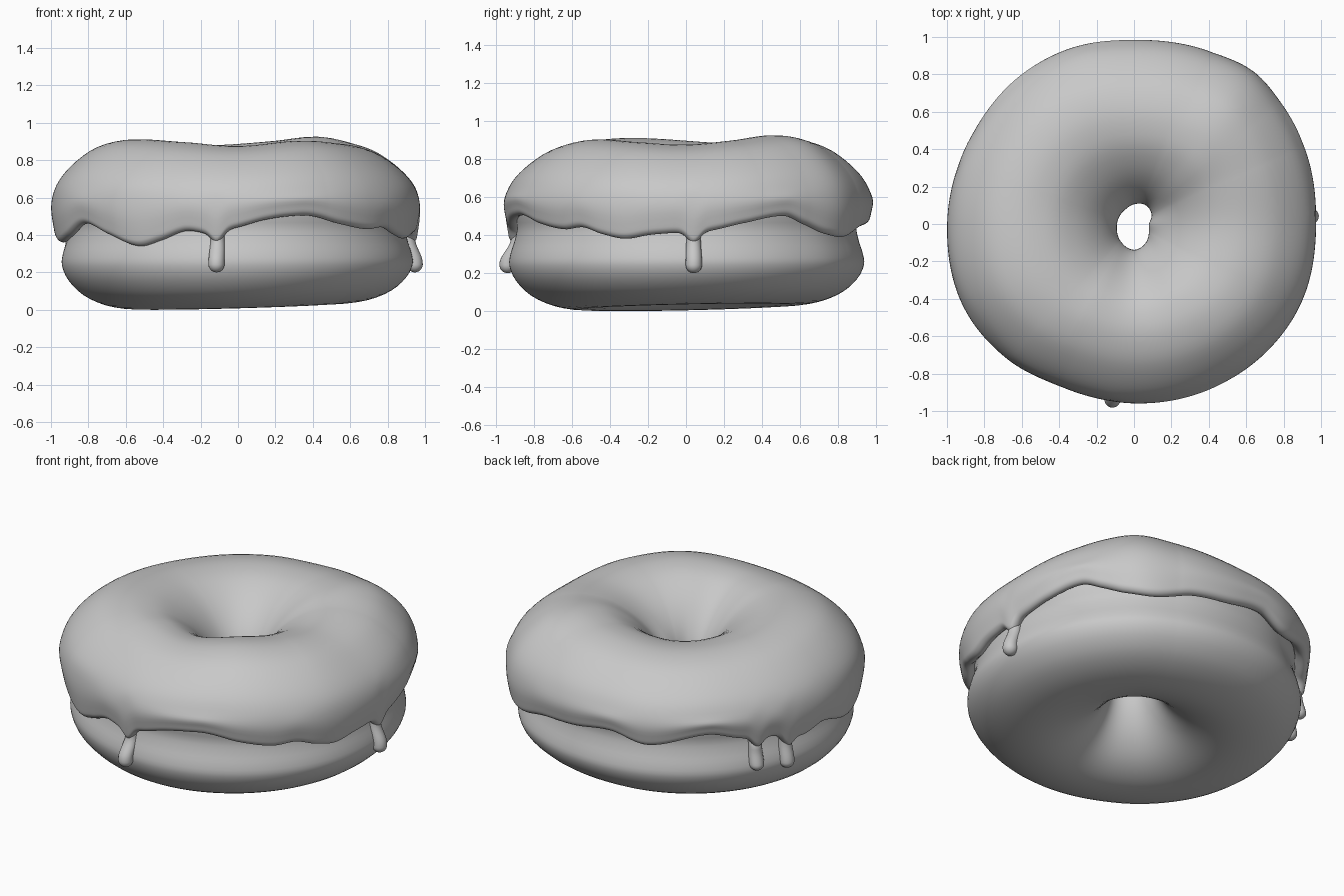
import bpy, math

if "Cube" in bpy.data.objects:
    bpy.data.objects.remove(bpy.data.objects["Cube"])

N = 480  # steps around the ring


def catmull(p0, p1, p2, p3, t):
    return 0.5 * (2 * p1 + (p2 - p0) * t + (2 * p0 - 5 * p1 + 4 * p2 - p3) * t * t
                  + (3 * p1 - p0 - 3 * p2 + p3) * t ** 3)


def around(keys, deg):
    """Smooth periodic value from (degrees, value) keys."""
    deg %= 360
    ext = [(a - 360, v) for a, v in keys[-2:]] + keys + [(a + 360, v) for a, v in keys[:3]]
    for i in range(1, len(ext) - 2):
        a, b = ext[i], ext[i + 1]
        if a[0] <= deg < b[0]:
            t = (deg - a[0]) / (b[0] - a[0])
            return catmull(ext[i - 1][1], a[1], b[1], ext[i + 2][1], t)


def smooth_profile(pts, closed, sub=4):
    n, out = len(pts), []
    for i in range(n if closed else n - 1):
        if closed:
            q = [pts[(i + k) % n] for k in (-1, 0, 1, 2)]
        else:
            q = [pts[min(max(i + k, 0), n - 1)] for k in (-1, 0, 1, 2)]
        for j in range(sub):
            out.append(tuple(catmull(*[p[k] for p in q], j / sub) for k in (0, 1)))
    if not closed:
        out.append(pts[-1])
    return out


def clamp(v):
    return max(0.0, min(1.0, v))


def ease(v):
    v = clamp(v)
    return v * v * (3 - 2 * v)


# uneven outline, hole, top height and icing edge, by angle
OUTER = [(0, .975), (25, 1.0), (40, 1.02), (52, 1.037), (65, 1.01), (90, .985), (110, 1.0),
         (127, 1.0), (150, .99), (180, 1.0), (205, 1.015), (228, .99), (246, .955),
         (270, .96), (300, .975), (315, .985), (335, .99)]
HOLE = [(0, .08), (30, .108), (60, .118), (90, .105), (120, .09), (160, .088), (195, .095),
        (230, .115), (270, .138), (300, .12), (330, .092)]
TOP = [(0, .873), (25, .895), (48, .922), (70, .90), (95, .88), (125, .87), (160, .88),
       (205, .908), (240, .892), (270, .872), (305, .90), (335, .885)]
EDGE = [(7, .42), (18, .46), (32, .50), (39, .46), (47, .41), (57, .39), (70, .44),
        (84, .46), (99, .49), (112, .44), (132, .51), (144, .465), (156, .44), (168, .39),
        (178, .42), (192, .36), (202, .39), (213, .46), (224, .40), (235, .34), (243, .37),
        (252, .42), (260, .41), (270, .44), (279, .48), (288, .50), (295, .50), (305, .46),
        (317, .43), (325, .44), (332, .405), (340, .38), (348, .40), (355, .41)]
# angle, lowest point
DRIPS = [(263, .20), (2.5, .20), (150, .25), (162, .22)]


def warp(r, z, deg, amount):
    w = ease((r - .08) / .65)
    r += (around(OUTER, deg) - .98) * w * amount + (around(HOLE, deg) - .105) * (1 - w)
    z += (around(TOP, deg) - .888) * ease((z - .5) / .38)
    z += .02 * (1 - math.cos(math.radians(deg - 218))) * clamp((.3 - z) / .3)
    return r, z


def make_object(name, verts, faces):
    me = bpy.data.meshes.new(name)
    me.from_pydata(verts, [], faces)
    me.polygons.foreach_set("use_smooth", [True] * len(faces))
    me.materials.append(grey)
    ob = bpy.data.objects.new(name, me)
    bpy.context.collection.objects.link(ob)
    return ob


def ring_mesh(name, section, closed, amount):
    """Sweep section(deg) -> [(r, z)] around the z axis."""
    verts, faces = [], []
    for i in range(N):
        deg = 360 * i / N
        a = math.radians(deg)
        pts = section(deg)
        m = len(pts)
        for r, z in pts:
            r, z = warp(r, z, deg, amount)
            verts.append((r * math.cos(a), r * math.sin(a), z))
    for i in range(N):
        k = (i + 1) % N
        for j in range(m if closed else m - 1):
            l = (j + 1) % m
            faces.append((i * m + j, k * m + j, k * m + l, i * m + l))
    return make_object(name, verts, faces)


grey = bpy.data.materials.new("plain_grey")
grey.diffuse_color = (.58, .58, .58, 1)
grey.use_nodes = True
grey.node_tree.nodes["Principled BSDF"].inputs["Base Color"].default_value = grey.diffuse_color

# dough ring with a slight waist
dough_pts = [(.125, .45), (.145, .32), (.21, .19), (.31, .085), (.43, .022), (.56, 0),
             (.70, .02), (.82, .075), (.90, .155), (.935, .235), (.93, .30), (.908, .37),
             (.895, .44), (.905, .52), (.89, .62), (.84, .72), (.74, .79), (.58, .83),
             (.44, .80), (.31, .71), (.21, .61), (.15, .53)]
dough_section = smooth_profile(dough_pts[::-1], True, 3)
ring_mesh("dough", lambda d: dough_section, True, .3)


# icing with a wavy rounded lower edge
def icing_section(deg):
    e = around(EDGE, deg)
    for a, low in DRIPS:  # flare where a drip starts
        x = (deg - a + 180) % 360 - 180
        e -= .06 * math.exp(-(x / 2.7) ** 2)
    hang = clamp((.52 - e) / .18)
    lip = .972 - .008 * hang
    mid = (.63 + e + .05) / 2
    pts = [(.17, .44), (.125, .455), (.105, .50), (.125, .58), (.185, .68), (.28, .78),
           (.40, .857), (.51, .887), (.62, .888), (.74, .855), (.84, .79), (.92, .71),
           (.964, .63), (.98 - .002 * hang, mid), (lip, e + .05), (lip - .008, e + .02),
           (lip - .025, e + .004), (lip - .045, e + .002), (.905, e + .014), (.87, e + .05)]
    return smooth_profile(pts[::-1], False, 3)


ring_mesh("icing", icing_section, False, 1)

# hanging drips with rounded ends, their tops sunk into the icing
for i, (deg, low) in enumerate(DRIPS):
    a = math.radians(deg)
    verts, faces, S = [], [], 20
    tip = .043
    rings = []
    for k in range(9):  # rounded tip
        t = math.radians(5 + 85 * k / 8)
        rings.append((low + tip * (1 - math.cos(t)), tip * math.sin(t)))
    top = .50
    for k in range(1, 15):
        t = k / 14
        z = low + tip + (top - low - tip) * t
        rings.append((z, tip - .006 * ease(t * 1.5)))
    sunk = around(OUTER, deg) - .066
    for z, rad in rings:
        c = .946 + (sunk - .946) * ease((z - .25) / .13) - .03 * ease((z - .39) / .08)
        for s in range(S):
            b = 2 * math.pi * s / S
            u, v = c + rad * math.cos(b), rad * math.sin(b)
            verts.append((u * math.cos(a) - v * math.sin(a), u * math.sin(a) + v * math.cos(a), z))
    for k in range(len(rings) - 1):
        for s in range(S):
            n = (s + 1) % S
            faces.append((k * S + s, k * S + n, (k + 1) * S + n, (k + 1) * S + s))
    faces.append(tuple(range(S))[::-1])
    make_object("icing_drip_%d" % (i + 1), verts, faces)
